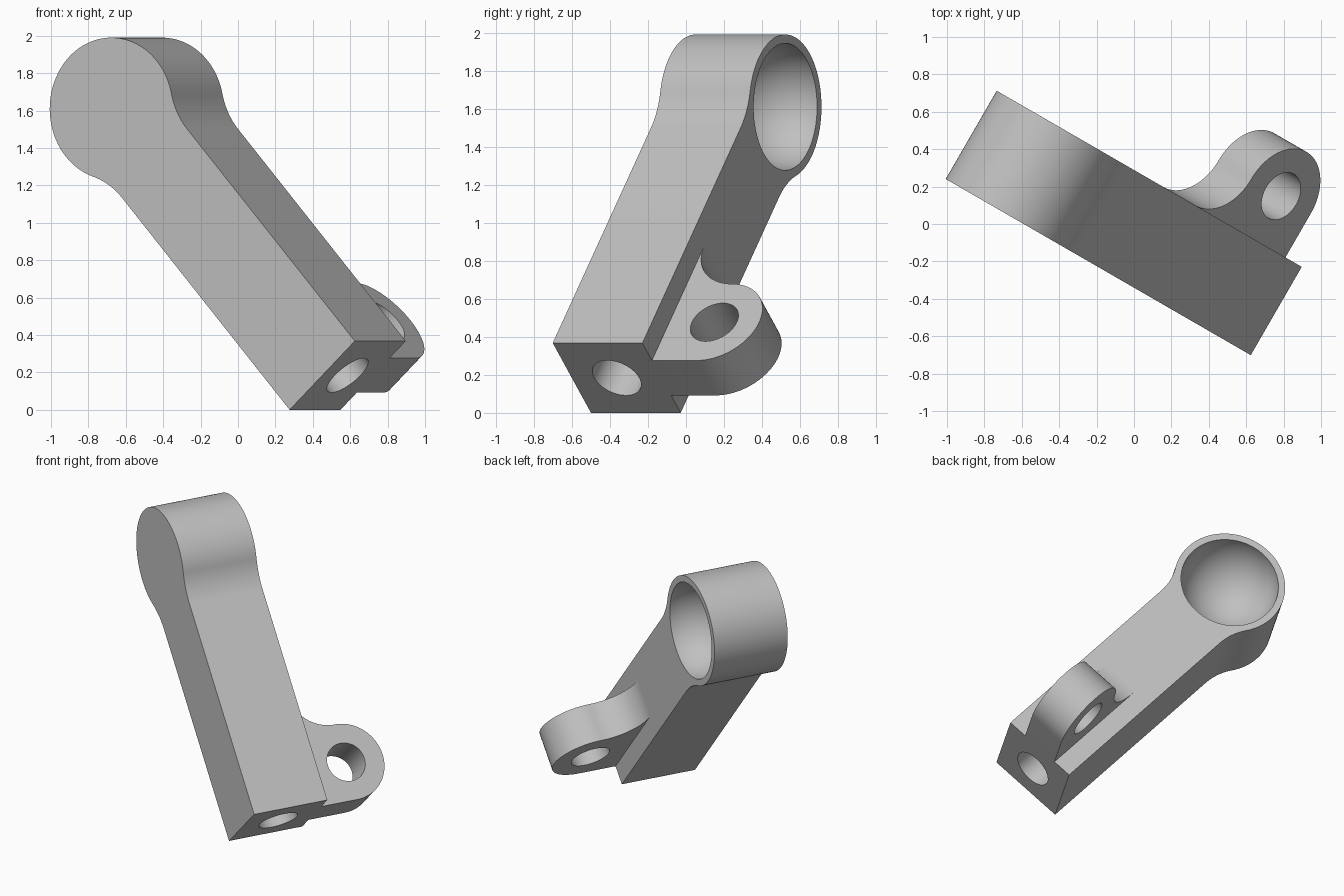
import bpy, bmesh
from math import sin, cos, pi, radians, sqrt, atan2
from mathutils import Matrix, Vector

if "Cube" in bpy.data.objects:
    bpy.data.objects.remove(bpy.data.objects["Cube"])

# Local frame: s along the arm, w across it, v through its thickness
TILT, TURN = radians(42.4), radians(-30)
side = Vector((cos(TURN), sin(TURN), 0))
up = Vector((0, 0, 1))
along = cos(TILT) * up - sin(TILT) * side
across = sin(TILT) * up + cos(TILT) * side
thick = along.cross(across)
FRAME = Matrix((along, across, thick)).transposed().to_4x4()
FRAME.translation = 0.69 * side + 0.184 * up

WIDTH = 0.545
HALF = WIDTH / 2
BACK = 0.25
FRONT = BACK - WIDTH
HOLE = HALF / 2

grey = bpy.data.materials.new("light_grey")
grey.use_nodes = True
colour = (0.53, 0.53, 0.53, 1)
grey.diffuse_color = colour
grey.node_tree.nodes["Principled BSDF"].inputs["Base Color"].default_value = colour


def arc(cx, cy, r, start, end, n):
    return [(cx + r * cos(start + (end - start) * i / n),
             cy + r * sin(start + (end - start) * i / n)) for i in range(n + 1)]


def finish(name, bm):
    bmesh.ops.recalc_face_normals(bm, faces=bm.faces)
    mesh = bpy.data.meshes.new(name)
    bm.to_mesh(mesh)
    bm.free()
    mesh.materials.append(grey)
    obj = bpy.data.objects.new(name, mesh)
    obj.matrix_world = FRAME
    bpy.context.collection.objects.link(obj)
    return obj


def extrude(name, points, place, offset):
    """Fill a 2D profile, placed in local space, and extrude it."""
    bm = bmesh.new()
    face = bm.faces.new([bm.verts.new(place(*p)) for p in points])
    new = bmesh.ops.extrude_face_region(bm, geom=[face])["geom"]
    verts = [g for g in new if isinstance(g, bmesh.types.BMVert)]
    bmesh.ops.translate(bm, verts=verts, vec=offset)
    return finish(name, bm)


def cut(obj, cutter):
    cutter.hide_render = True
    mod = obj.modifiers.new("cut", "BOOLEAN")
    mod.operation, mod.solver, mod.object = "DIFFERENCE", "EXACT", cutter
    bpy.context.view_layer.objects.active = obj
    bpy.ops.object.modifier_apply(modifier=mod.name)
    bpy.data.objects.remove(cutter)


# Arm with a round head blended into its straight sides
HEAD_S, HEAD_R, BLEND = 1.931, 0.38, 0.41
reach = sqrt((HEAD_R + BLEND) ** 2 - (HALF + BLEND) ** 2)
a = atan2(HALF + BLEND, -reach)
outline = [(0, HALF)]
outline += arc(HEAD_S - reach, HALF + BLEND, BLEND, -pi / 2, a - pi, 16)
outline += arc(HEAD_S, 0, HEAD_R, a, -a, 80)[1:]
outline += arc(HEAD_S - reach, -HALF - BLEND, BLEND, pi - a, pi / 2, 16)[1:]
outline += [(0, -HALF)]
arm = extrude("arm", outline, lambda s, w: (s, w, FRONT), (0, 0, WIDTH))

# Ball socket in the back of the head
bm = bmesh.new()
bmesh.ops.create_uvsphere(bm, u_segments=80, v_segments=41, radius=0.334,
                          matrix=Matrix.Translation((HEAD_S, 0, BACK)))
cut(arm, finish("socket_cutter", bm))

# Blind hole in the foot of the arm
middle = (FRONT + BACK) / 2
disc = arc(0, middle, HOLE, 0, 2 * pi, 48)[:-1]
cut(arm, extrude("foot_hole_cutter", disc, lambda w, v: (-0.1, w, v), (0.7, 0, 0)))

# Pierced lug on the back, swept into the arm
LUG_V = BACK + HALF
lug_outline = [(0, BACK)] + arc(HALF, LUG_V, HALF, pi, 0, 48)
lug_outline += arc(3 * HALF, LUG_V, HALF, pi, 3 * pi / 2, 24)[1:]
lug = extrude("lug", lug_outline, lambda s, v: (s, -HALF / 2, v), (0, HALF, 0))
disc = arc(HALF, LUG_V, HOLE, 0, 2 * pi, 48)[:-1]
cut(lug, extrude("lug_hole_cutter", disc, lambda s, v: (s, -HALF, v), (0, WIDTH, 0)))

# Smooth the curved walls, keep the edges crisp
for obj in (arm, lug):
    bpy.ops.object.select_all(action="DESELECT")
    obj.select_set(True)
    bpy.context.view_layer.objects.active = obj
    bpy.ops.object.shade_smooth_by_angle(angle=radians(30))
